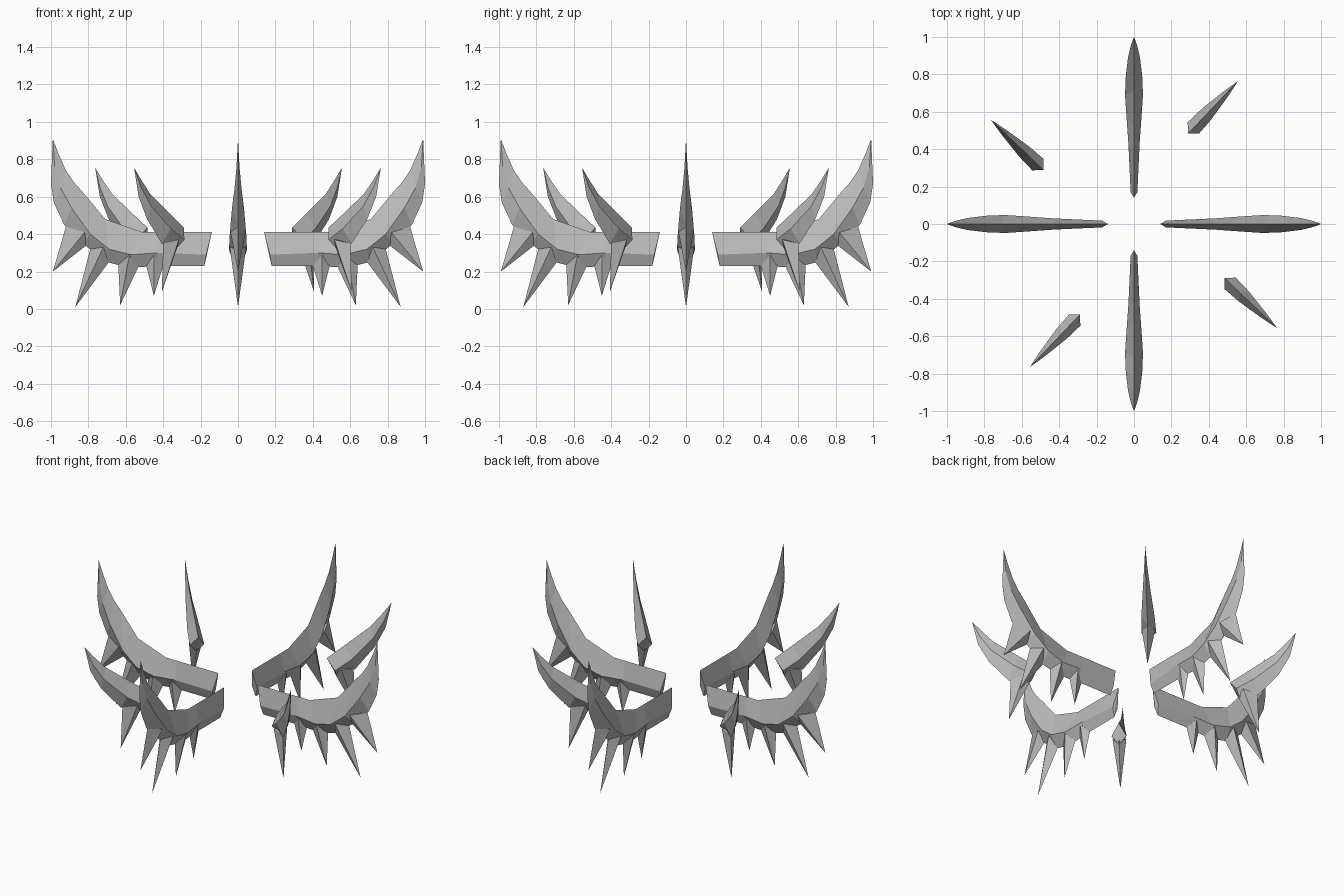
import bpy, bmesh, math
from mathutils import Matrix

if "Cube" in bpy.data.objects:
    bpy.data.objects.remove(bpy.data.objects["Cube"])

grey = bpy.data.materials.new("bone_grey")
grey.diffuse_color = (0.5, 0.5, 0.5, 1)
grey.use_nodes = True
grey.node_tree.nodes["Principled BSDF"].inputs["Base Color"].default_value = grey.diffuse_color


def add_blade(bm, stations, tip):
    """Loft diamond sections (top, middle, bottom, half width) to a point."""
    rings = []
    for (tx, tz), (mx, mz), (bx, bz), w in stations:
        pts = [(tx, 0, tz), (mx, w, mz), (bx, 0, bz), (mx, -w, mz)]
        rings.append([bm.verts.new(p) for p in pts])
    end = bm.verts.new((tip[0], 0, tip[1]))
    # inner end closed along its vertical crease
    a, b, c, d = rings[0]
    bm.faces.new((a, b, c))
    bm.faces.new((a, c, d))
    for r, q in zip(rings, rings[1:]):
        for i in range(4):
            j = (i + 1) % 4
            bm.faces.new((r[i], r[j], q[j], q[i]))
    for i in range(4):
        bm.faces.new((rings[-1][i], rings[-1][(i + 1) % 4], end))


def add_spike(bm, a, b, mid, w, tip):
    """Four-sided thorn whose base is sunk into the blade."""
    pts = [(a[0], 0, a[1]), (mid[0], w, mid[1]), (b[0], 0, b[1]), (mid[0], -w, mid[1])]
    base = [bm.verts.new(p) for p in pts]
    end = bm.verts.new((tip[0], 0, tip[1]))
    for i in range(4):
        bm.faces.new((base[i], base[(i + 1) % 4], end))
    bm.faces.new((base[0], base[1], base[3]))
    bm.faces.new((base[1], base[2], base[3]))


def make_part(name, stations, tip, spikes, matrix):
    bm = bmesh.new()
    add_blade(bm, stations, tip)
    for s in spikes:
        add_spike(bm, *s)
    bmesh.ops.recalc_face_normals(bm, faces=bm.faces)
    bm.transform(matrix)
    mesh = bpy.data.meshes.new(name)
    bm.to_mesh(mesh)
    bm.free()
    mesh.materials.append(grey)
    bpy.context.collection.objects.link(bpy.data.objects.new(name, mesh))


# Long curved arm: bar near the centre sweeping up into a claw
ARM = [
    ((0.14, 0.41), (0.17, 0.29), (0.18, 0.23), 0.018),
    ((0.43, 0.41), (0.43, 0.30), (0.43, 0.23), 0.030),
    ((0.51, 0.41), (0.57, 0.29), (0.58, 0.22), 0.040),
    ((0.71, 0.48), (0.69, 0.32), (0.70, 0.25), 0.048),
    ((0.83, 0.625), (0.79, 0.40), (0.83, 0.35), 0.044),
    ((0.88, 0.68), (0.89, 0.54), (0.93, 0.45), 0.032),
    ((0.92, 0.74), (0.95, 0.65), (0.985, 0.57), 0.018),
    ((0.96, 0.83), (0.98, 0.76), (1.00, 0.67), 0.008),
]
ARM_TIP = (0.99, 0.91)
ARM_SPIKES = [
    ((0.92, 0.44), (0.81, 0.34), (0.82, 0.41), 0.040, (0.99, 0.20)),
    ((0.79, 0.32), (0.69, 0.25), (0.72, 0.33), 0.044, (0.87, 0.01)),
    ((0.64, 0.24), (0.53, 0.23), (0.58, 0.29), 0.038, (0.63, 0.02)),
    ((0.49, 0.23), (0.40, 0.23), (0.45, 0.29), 0.030, (0.45, 0.07)),
]

# Short diagonal claw with one hanging thorn
CLAW = [
    ((0.00, 0.435), (0.04, 0.37), (0.06, 0.32), 0.043),
    ((0.11, 0.51), (0.14, 0.43), (0.17, 0.35), 0.038),
    ((0.26, 0.615), (0.275, 0.55), (0.285, 0.48), 0.020),
    ((0.33, 0.69), (0.34, 0.65), (0.35, 0.60), 0.009),
]
CLAW_TIP = (0.385, 0.755)
CLAW_SPIKES = [((0.045, 0.34), (0.16, 0.35), (0.08, 0.37), 0.040, (0.17, 0.09))]
CLAW_PLACE = Matrix.Translation((0.29, 0.485, 0)) @ Matrix.Rotation(math.radians(46.4), 4, "Z")

# Four of each around the centre
for k, side in enumerate(("right", "back", "left", "front")):
    turn = Matrix.Rotation(k * math.pi / 2, 4, "Z")
    make_part(side + "_arm", ARM, ARM_TIP, ARM_SPIKES, turn)
    make_part(side + "_diagonal_claw", CLAW, CLAW_TIP, CLAW_SPIKES, turn @ CLAW_PLACE)
